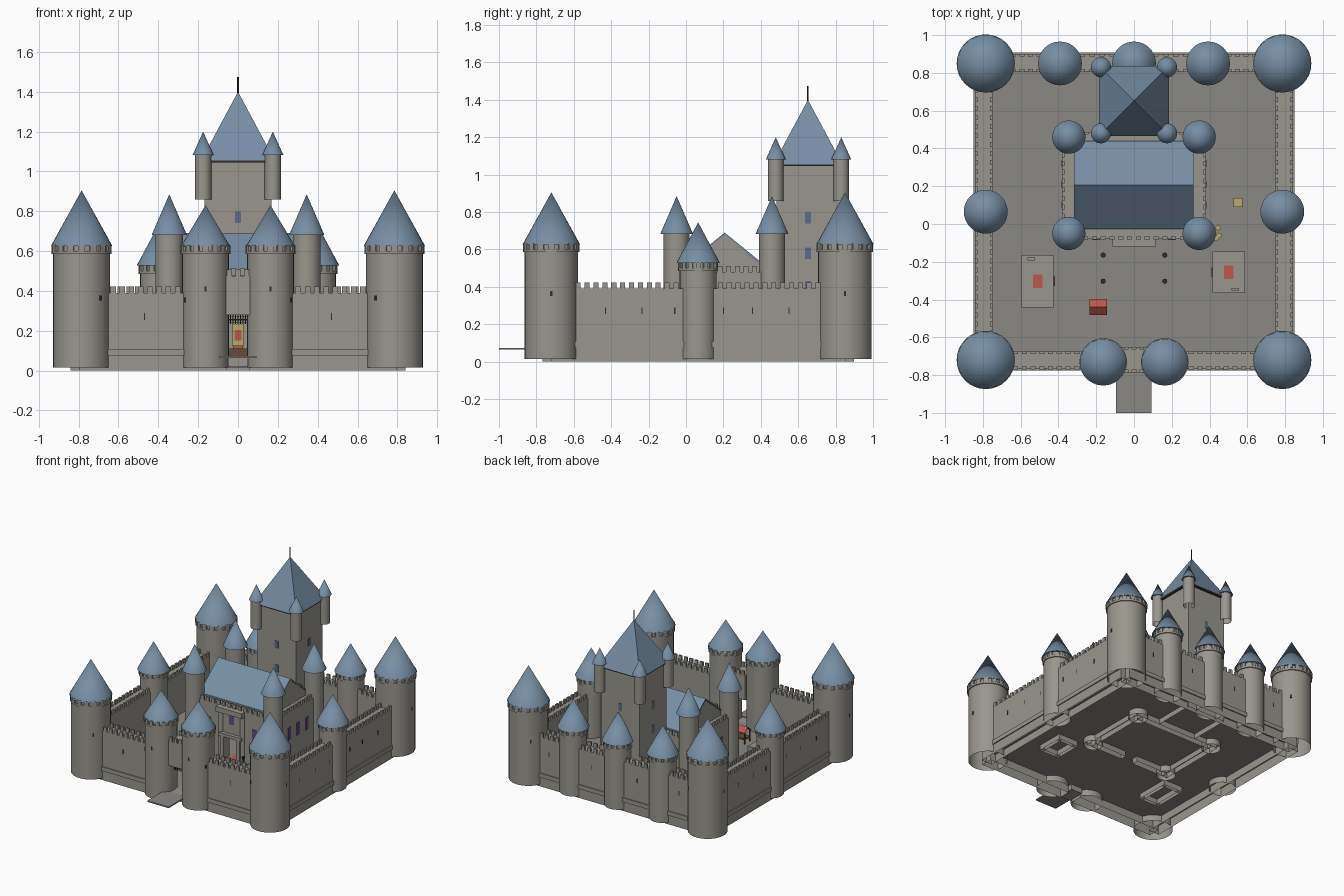
import bpy, bmesh
from math import pi, sin, cos
from mathutils import Matrix, Vector

if "Cube" in bpy.data.objects:
    bpy.data.objects.remove(bpy.data.objects["Cube"])


def material(name, col):
    m = bpy.data.materials.new(name)
    m.diffuse_color = (*col, 1)
    m.use_nodes = True
    m.node_tree.nodes["Principled BSDF"].inputs["Base Color"].default_value = m.diffuse_color
    return m


STONE = material("stone", (0.32, 0.305, 0.27))
GROUND = material("paving", (0.26, 0.25, 0.23))
SLATE = material("slate", (0.18, 0.27, 0.37))
DARK = material("dark_iron", (0.03, 0.03, 0.03))
GLASS = material("blue_glass", (0.1, 0.15, 0.25))
PURPLE = material("purple_glass", (0.12, 0.07, 0.22))
RED = material("red_cloth", (0.5, 0.1, 0.07))
GOLD = material("straw_gold", (0.5, 0.4, 0.15))
WOOD = material("wood", (0.13, 0.07, 0.04))


def drop_bottom(bm, verts):
    faces = {f for v in verts for f in v.link_faces if f.normal.z < -0.9}
    bmesh.ops.delete(bm, geom=list(faces), context='FACES_ONLY')


def box(bm, x0, x1, y0, y1, z0, z1, open_bottom=False, turn=None):
    mat = Matrix.Translation(((x0 + x1) / 2, (y0 + y1) / 2, (z0 + z1) / 2)) @ \
        Matrix.Diagonal((abs(x1 - x0), abs(y1 - y0), abs(z1 - z0), 1))
    if turn:
        mat = turn @ mat
    v = bmesh.ops.create_cube(bm, size=1, matrix=mat)['verts']
    if open_bottom:
        bm.normal_update()
        drop_bottom(bm, v)


def cone(bm, x, y, z0, z1, r0, r1, n=32, open_bottom=False, turn=0):
    mat = Matrix.Translation((x, y, (z0 + z1) / 2)) @ Matrix.Rotation(turn, 4, 'Z')
    v = bmesh.ops.create_cone(bm, cap_ends=True, segments=n, radius1=r0, radius2=r1,
                              depth=z1 - z0, matrix=mat)['verts']
    if open_bottom:
        bm.normal_update()
        drop_bottom(bm, v)


def finish(bm, name, mat, smooth=False):
    me = bpy.data.meshes.new(name)
    bm.to_mesh(me)
    bm.free()
    me.materials.append(mat)
    ob = bpy.data.objects.new(name, me)
    bpy.context.collection.objects.link(ob)
    if smooth:
        bpy.ops.object.select_all(action='DESELECT')
        ob.select_set(True)
        bpy.context.view_layer.objects.active = ob
        bpy.ops.object.shade_smooth_by_angle(angle=pi / 6)


def simple(name, mat, *dims):
    bm = bmesh.new()
    for d in dims:
        box(bm, *d)
    finish(bm, name, mat)


def merlons(bm, a, b, at, axis, z, step=0.048, w=0.027, t=0.014, h=0.032):
    n = max(1, round((b - a) / step))
    for i in range(n):
        c = a + (i + 0.5) * (b - a) / n
        u, v = (c - w / 2, c + w / 2), (at - t / 2, at + t / 2)
        box(bm, *(u + v if axis == 'x' else v + u), z, z + h)


def tower(name, x, y, r, z0, top, roof_r, apex, crown=0.0, slits=()):
    bm = bmesh.new()
    cone(bm, x, y, z0, top + crown, r, r, open_bottom=True)
    if crown:  # collar and ring of merlons under the roof
        cone(bm, x, y, top - 0.015, top, r + 0.008, r + 0.008)
        for i in range(16):
            turn = Matrix.Translation((x, y, 0)) @ Matrix.Rotation(i * pi / 8, 4, 'Z')
            w = r * 0.12
            box(bm, r - 0.01, r + 0.008, -w, w, top, top + crown, turn=turn)
    finish(bm, name, STONE, True)
    bm = bmesh.new()
    cone(bm, x, y, top + crown - 0.008, apex, roof_r, 0)
    finish(bm, name + "_roof", SLATE, True)
    if slits:
        bm = bmesh.new()
        for a, z in slits:
            turn = Matrix.Translation((x, y, 0)) @ Matrix.Rotation(a, 4, 'Z')
            box(bm, r - 0.01, r + 0.002, -0.006, 0.006, z - 0.013, z + 0.013, turn=turn)
        finish(bm, name + "_slits", DARK)


# curtain walls, open underneath, with a base band and merlons on both edges
W, FY, BY = 0.795, -0.722, 0.853
bm = bmesh.new()
for s in (-1, 1):
    box(bm, s * (W - 0.046), s * (W + 0.046), FY, BY, 0, 0.39, True)
    box(bm, s * W, s * (W + 0.054), FY, BY, 0.075, 0.108)
    lo, hi = sorted((s * 0.055, s * W))
    box(bm, lo, hi, FY - 0.046, FY + 0.046, 0, 0.39, True)
    box(bm, lo, hi, FY - 0.054, FY, 0.075, 0.108)
    for e in (-0.04, 0.04):
        for a, b in ((-0.60, -0.03), (0.16, 0.73)):
            merlons(bm, a, b, s * W + e, 'y', 0.39)
        lo, hi = sorted((s * 0.28, s * 0.65))
        merlons(bm, lo, hi, FY + e, 'x', 0.39)
        for a, b in ((0.09, 0.30), (0.48, 0.66)):
            lo, hi = sorted((s * a, s * b))
            merlons(bm, lo, hi, BY + e, 'x', 0.39)
box(bm, -W, W, BY - 0.046, BY + 0.046, 0, 0.39, True)
box(bm, -W, W, BY, BY + 0.054, 0.075, 0.108)
finish(bm, "curtain_walls", STONE)

# arrow slits in the curtain walls
bm = bmesh.new()
for s in (-1, 1):
    for y in (-0.43, -0.235, -0.06, 0.2, 0.355, 0.55):
        box(bm, s * (W + 0.03), s * (W + 0.048), y - 0.003, y + 0.003, 0.255, 0.29)
    box(bm, s * 0.47 - 0.003, s * 0.47 + 0.003, FY - 0.048, FY - 0.03, 0.255, 0.29)
    for x in (0.2, 0.57):
        box(bm, s * x - 0.003, s * x + 0.003, BY + 0.03, BY + 0.048, 0.255, 0.29)
finish(bm, "wall_slits", DARK)

# courtyard floor
simple("courtyard", GROUND, (-0.76, 0.76, -0.70, 0.82, 0.062, 0.07))

# curtain wall towers
for s in (-1, 1):
    side = 0 if s > 0 else pi
    ring = [(side, 0.365), (side + 2.3, 0.365), (side - 2.3, 0.365)]
    for y, end in ((-0.72, "front"), (0.85, "back")):
        tower(end + "_corner_tower", s * 0.785, y, 0.143, 0.015, 0.60, 0.154, 0.905, 0.034, ring)
    tower("side_tower", s * 0.785, 0.065, 0.099, 0.015, 0.50, 0.116, 0.745, 0.036)
    tower("back_tower", s * 0.392, 0.85, 0.099, 0.015, 0.50, 0.116, 0.745, 0.036)
    tower("gate_tower", s * 0.163, -0.73, 0.117, 0.015, 0.60, 0.125, 0.83, 0.03,
          [(-pi / 2, 0.41), (-pi / 2 + s * 1.1, 0.355)])
    for y in (-0.05, 0.46):
        tower("hall_tower", s * 0.345, y, 0.07, 0.015, 0.69, 0.088, 0.885)
    for y in (0.48, 0.83):
        tower("keep_turret", s * 0.175, y, 0.041, 0.86, 1.09, 0.053, 1.20)
tower("back_middle_tower", 0, 0.85, 0.099, 0.015, 0.50, 0.116, 0.745, 0.036)

# gate block, sill, bridge and portcullis
bm = bmesh.new()
box(bm, -0.063, 0.063, -0.785, -0.65, 0.28, 0.475)
box(bm, -0.05, 0.05, -0.785, -0.65, 0.02, 0.07)
for y in (-0.778, -0.657):
    merlons(bm, -0.063, 0.063, y, 'x', 0.475, 0.04, 0.024)
finish(bm, "gate_block", STONE)
simple("bridge", GROUND, (-0.095, 0.093, -1.0, -0.78, 0.064, 0.074))
bars = [(-0.05 + i * 0.0125 - 0.002, -0.05 + i * 0.0125 + 0.002, -0.742, -0.738, 0.235, 0.29)
        for i in range(9)]
simple("portcullis", DARK, (-0.05, 0.05, -0.743, -0.739, 0.255, 0.259), *bars)

# great hall walls with an open doorway, roof terrace and parapet
bm = bmesh.new()
for s in (-1, 1):
    box(bm, s * 0.33, s * 0.38, -0.08, 0.487, 0.02, 0.46, True)
    lo, hi = sorted((s * 0.055, s * 0.34))
    box(bm, lo, hi, -0.08, -0.03, 0.02, 0.46, True)
    box(bm, s * 0.055, s * 0.085, -0.105, -0.07, 0.06, 0.27)
    cone(bm, s * 0.095, -0.075, 0.06, 0.46, 0.02, 0.02, 12)
    merlons(bm, 0.02, 0.39, s * 0.374, 'y', 0.48)
    lo, hi = sorted((s * 0.18, s * 0.28))
    merlons(bm, lo, hi, 0.481, 'x', 0.48)
box(bm, -0.055, 0.055, -0.08, -0.03, 0.24, 0.46)
box(bm, -0.1, 0.1, -0.108, -0.07, 0.25, 0.275)
box(bm, -0.34, 0.34, 0.437, 0.487, 0.02, 0.46, True)
box(bm, -0.38, 0.38, -0.08, 0.487, 0.455, 0.48)
box(bm, -0.115, 0.115, -0.12, -0.07, 0.44, 0.48)
merlons(bm, -0.28, 0.28, -0.074, 'x', 0.48)
finish(bm, "hall_walls", STONE)


def gable(name, mat, x0, x1, yc, half, z0, z1, thick=None):
    bm = bmesh.new()
    pts = [(-half, z0), (half, z0), (0, z1)]
    if thick:
        pts = [(-half, z0), (0, z1), (half, z0), (half, z0 - thick), (0, z1 - thick), (-half, z0 - thick)]
    f = bm.faces.new([bm.verts.new((x0, yc + y, z)) for y, z in pts])
    g = bmesh.ops.extrude_face_region(bm, geom=[f])['geom']
    bmesh.ops.translate(bm, vec=(x1 - x0, 0, 0), verts=[v for v in g if isinstance(v, bmesh.types.BMVert)])
    bmesh.ops.recalc_face_normals(bm, faces=bm.faces)
    finish(bm, name, mat)


simple("hall_upper_wall", STONE, (-0.31, 0.31, -0.015, 0.43, 0.475, 0.495))
gable("hall_gable", STONE, -0.31, 0.31, 0.207, 0.222, 0.495, 0.68)
gable("hall_roof", SLATE, -0.318, 0.315, 0.207, 0.233, 0.5, 0.69, 0.012)

# hall windows
wins = [(-0.022, 0.022, -0.084, -0.075, 0.35, 0.42)]
for s in (-1, 1):
    wins += [(s * 0.375, s * 0.383, y - 0.018, y + 0.018, 0.26, 0.36) for y in (0.1, 0.21, 0.32)]
    wins += [(s * 0.2 - 0.02, s * 0.2 + 0.02, -0.084, -0.075, 0.26, 0.36)]
simple("hall_windows", PURPLE, *wins)

# throne and carpet seen through the doorway
simple("throne_back", GOLD, (-0.027, 0.027, 0.38, 0.395, 0.12, 0.235))
simple("throne_cushion", RED, (-0.018, 0.018, 0.374, 0.381, 0.15, 0.205), (-0.025, 0.025, 0.33, 0.38, 0.11, 0.125))
simple("throne_dais", WOOD, (-0.045, 0.045, 0.30, 0.42, 0.07, 0.11))
simple("carpet", RED, (-0.03, 0.03, -0.09, 0.30, 0.069, 0.074))

# keep tower with pyramid roof, mast and windows
KY = 0.652
bm = bmesh.new()
box(bm, -0.168, 0.168, KY - 0.168, KY + 0.168, 0.02, 1.05, True)
finish(bm, "keep", STONE)
simple("keep_eave", DARK, (-0.18, 0.18, KY - 0.18, KY + 0.18, 1.045, 1.06))
bm = bmesh.new()
cone(bm, 0, KY, 1.055, 1.40, 0.185 * 2 ** 0.5, 0, 4, turn=pi / 4)
finish(bm, "keep_roof", SLATE)
bm = bmesh.new()
cone(bm, 0, KY, 1.39, 1.475, 0.004, 0.004, 8)
finish(bm, "mast", DARK)
bm = bmesh.new()
for i in range(4):
    turn = Matrix.Translation((0, KY, 0)) @ Matrix.Rotation(i * pi / 2, 4, 'Z')
    for z in (0.40, 0.58, 0.77):
        box(bm, 0.16, 0.171, -0.015, 0.015, z - 0.03, z + 0.03, turn=turn)
finish(bm, "keep_windows", GLASS)

# courtyard buildings with roof hatch and bench
for s, x, y, hx, hy in ((-1, -0.51, -0.303, 0.085, 0.138), (1, 0.502, -0.255, 0.086, 0.11)):
    bm = bmesh.new()
    for k in (-1, 1):
        box(bm, x + k * hx, x + k * (hx - 0.025), y - hy, y + hy, 0.02, 0.2, True)
        box(bm, x - hx, x + hx, y + k * hy, y + k * (hy - 0.025), 0.02, 0.2, True)
    box(bm, x - hx, x + hx, y - hy, y + hy, 0.19, 0.2)
    finish(bm, "outbuilding", STONE)
    e = x - s * hx
    simple("outbuilding_door", WOOD, (e - 0.006, e + 0.006, y - 0.025, y + 0.025, 0.07, 0.15))
    simple("roof_hatch", RED, (x - 0.026, x + 0.026, y - 0.035, y + 0.035, 0.19, 0.206))
    cx, cy = x + s * 0.035, y - s * (hy - 0.02)
    simple("bench", STONE, (cx - 0.02, cx + 0.02, cy - 0.007, cy + 0.007, 0.2, 0.215))

# market stall, lamp posts, hay and barrels
gable("stall_awning", RED, -0.235, -0.142, -0.44, 0.042, 0.16, 0.195, 0.006)
simple("stall_frame", WOOD, (-0.23, -0.147, -0.475, -0.405, 0.10, 0.11),
       *[(x - 0.004, x + 0.004, y - 0.004, y + 0.004, 0.07, 0.165) for x in (-0.228, -0.15) for y in (-0.472, -0.408)])
bm = bmesh.new()
for x in (-0.163, 0.163):
    for y in (-0.165, -0.303):
        cone(bm, x, y, 0.07, 0.15, 0.006, 0.006, 8)
        cone(bm, x, y, 0.15, 0.17, 0.009, 0.014, 8)
finish(bm, "braziers", DARK)
simple("hay_bale", GOLD, (0.527, 0.574, 0.09, 0.137, 0.07, 0.11))
bm = bmesh.new()
for x, y in ((0.445, -0.02), (0.45, -0.06), (0.435, -0.075)):
    cone(bm, x, y, 0.07, 0.11, 0.014, 0.014, 12)
finish(bm, "barrels", GOLD)
